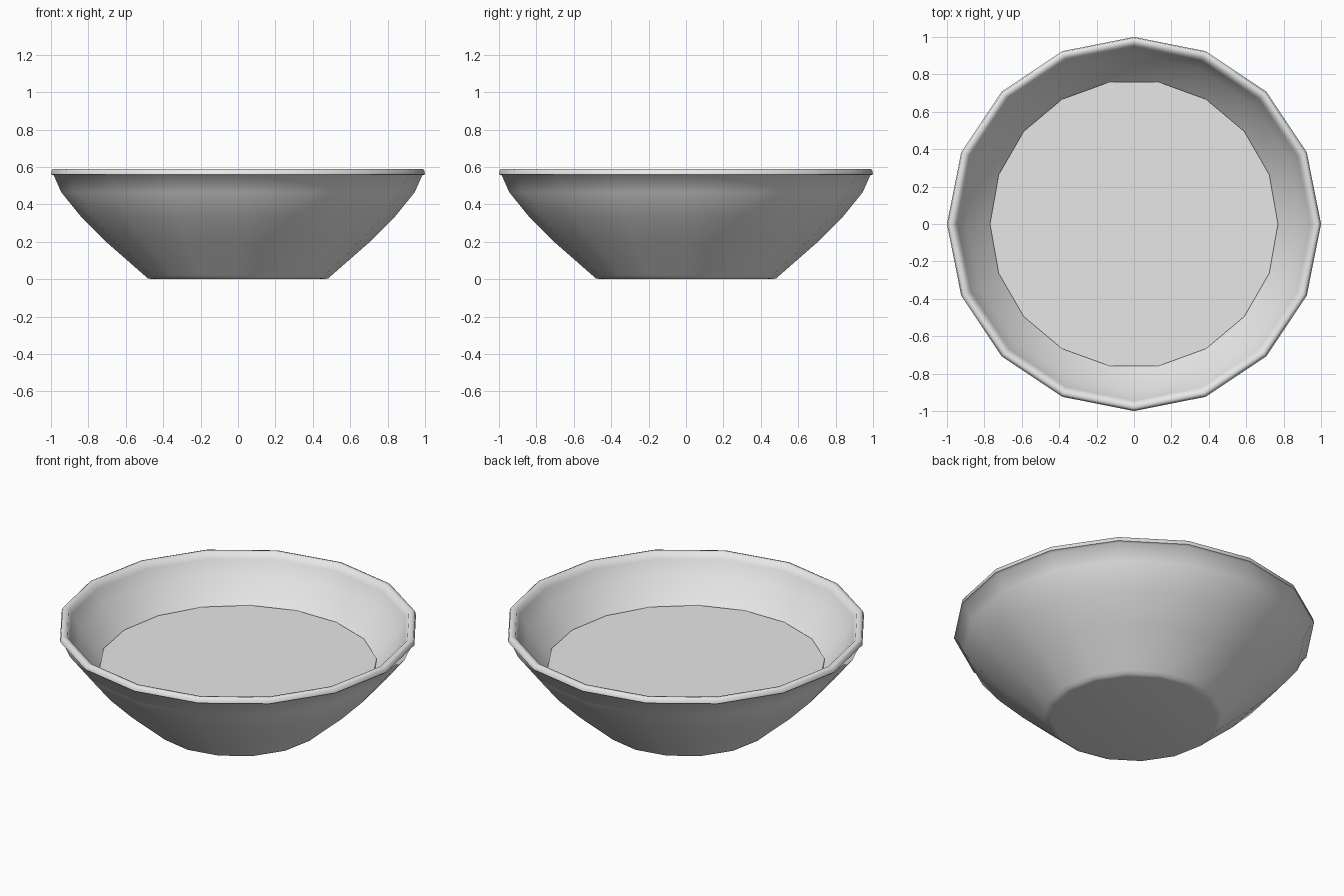
import bpy
import bmesh
import math

cube = bpy.data.objects.get("Cube")
if cube:
    bpy.data.objects.remove(cube, do_unlink=True)


def make_material(name, colour):
    mat = bpy.data.materials.new(name)
    mat.use_nodes = True
    mat.diffuse_color = colour
    mat.node_tree.nodes["Principled BSDF"].inputs["Base Color"].default_value = colour
    return mat


def lathe(name, profile, sides, mat, sharp_angle):
    """Revolve a (radius, height) profile round z and cap both ends."""
    bm = bmesh.new()
    rings = []
    for r, z in profile:
        angles = [math.tau * i / sides for i in range(sides)]
        rings.append([bm.verts.new((r * math.cos(a), r * math.sin(a), z)) for a in angles])
    for low, high in zip(rings, rings[1:]):
        for i in range(sides):
            j = (i + 1) % sides
            bm.faces.new((low[i], low[j], high[j], high[i]))
    bm.faces.new(rings[0][::-1])
    bm.faces.new(rings[-1])
    bmesh.ops.recalc_face_normals(bm, faces=bm.faces)
    mesh = bpy.data.meshes.new(name)
    bm.to_mesh(mesh)
    bm.free()
    mesh.materials.append(mat)
    obj = bpy.data.objects.new(name, mesh)
    bpy.context.collection.objects.link(obj)
    bpy.ops.object.select_all(action="DESELECT")
    obj.select_set(True)
    bpy.context.view_layer.objects.active = obj
    bpy.ops.object.shade_smooth_by_angle(angle=math.radians(sharp_angle))
    return obj


grey = make_material("plain grey", (0.8, 0.8, 0.8, 1))

# Bowl: outside from the foot up, over the rim, and down the inside
outside = [(0.46, 0), (0.485, 0.005), (0.5, 0.02), (0.70, 0.195),
           (0.84, 0.335), (0.945, 0.465), (0.985, 0.555)]
rim = [(1.0, 0.56), (0.995, 0.585), (0.98, 0.59), (0.96, 0.585)]
inside = [(0.945, 0.55), (0.90, 0.475), (0.79, 0.345), (0.66, 0.21), (0.46, 0.05)]
lathe("bowl", outside + rim + inside, 16, grey, 70)

# Contents: a flat disc filling the bowl part way up
lathe("filling", [(0.77, 0.29), (0.77, 0.345)], 18, grey, 30)
